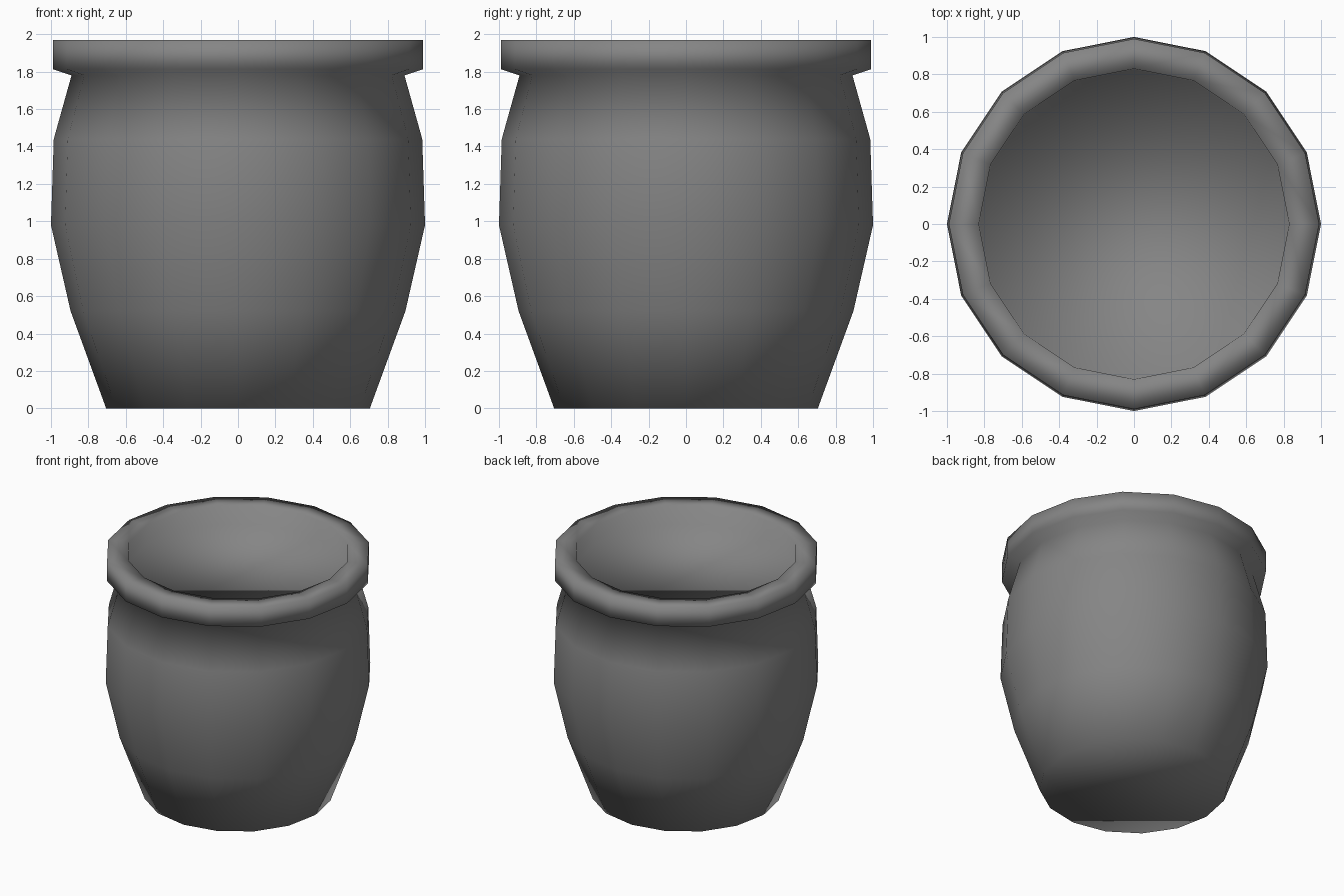
import bpy, bmesh, math

if "Cube" in bpy.data.objects:
    bpy.data.objects.remove(bpy.data.objects["Cube"])

SIDES = 16

# Radius and height, from the base up the outside, over the rim and down to the filled inside
PROFILE = [
    (0.705, 0.0), (0.895, 0.52), (1.0, 0.98), (0.985, 1.44), (0.89, 1.78),
    (0.99, 1.813), (0.99, 1.97),
    (0.83, 1.97), (0.825, 1.82),
]


def lathe(name, profile, sides):
    bm = bmesh.new()
    rings = []
    for r, z in profile:
        rings.append([bm.verts.new((r * math.cos(math.tau * i / sides),
                                    r * math.sin(math.tau * i / sides), z))
                      for i in range(sides)])
    for low, high in zip(rings, rings[1:]):
        for i in range(sides):
            j = (i + 1) % sides
            bm.faces.new((low[i], low[j], high[j], high[i]))
    # Underside and shallow inner floor
    bm.faces.new(rings[0][::-1])
    bm.faces.new(rings[-1])
    for f in bm.faces:
        f.smooth = True
    bmesh.ops.recalc_face_normals(bm, faces=bm.faces)
    mesh = bpy.data.meshes.new(name)
    bm.to_mesh(mesh)
    bm.free()
    obj = bpy.data.objects.new(name, mesh)
    bpy.context.collection.objects.link(obj)
    return obj


# Pot with a thick collar rim and a recessed top
pot = lathe("pot", PROFILE, SIDES)

# Dark grey clay
clay = bpy.data.materials.new("dark_clay")
clay.diffuse_color = (0.235, 0.235, 0.235, 1.0)
clay.use_nodes = True
clay.node_tree.nodes["Principled BSDF"].inputs["Base Color"].default_value = clay.diffuse_color
pot.data.materials.append(clay)
